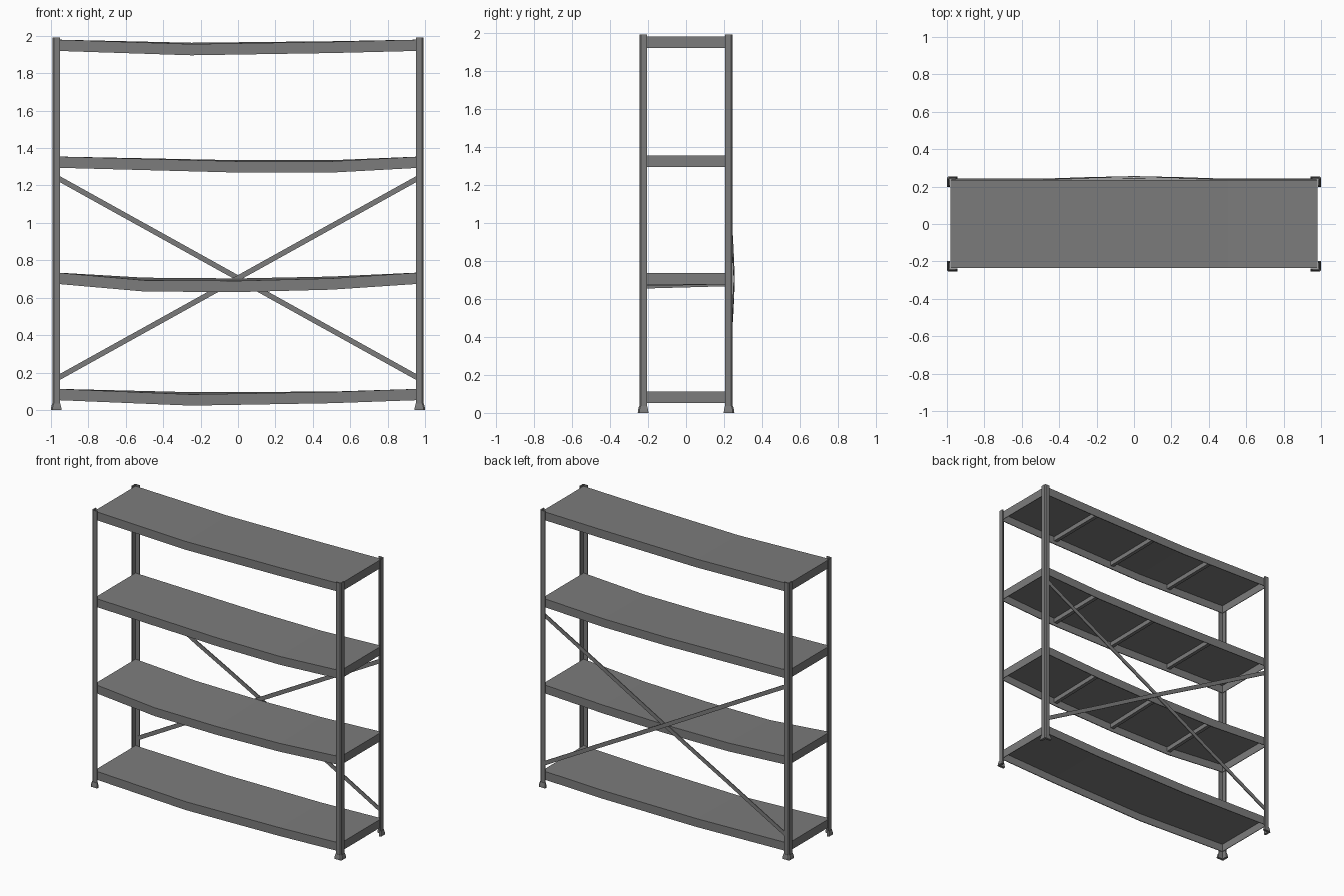
import bpy
import bmesh
from mathutils import Vector

if "Cube" in bpy.data.objects:
    bpy.data.objects.remove(bpy.data.objects["Cube"])

steel = bpy.data.materials.new("grey steel")
steel.use_nodes = True
GREY = (0.2, 0.2, 0.2, 1)
steel.diffuse_color = GREY
steel.node_tree.nodes["Principled BSDF"].inputs["Base Color"].default_value = GREY

HALF_X, HALF_Y, LIP = 0.98, 0.235, 0.06


def finish(name, bm):
    bmesh.ops.recalc_face_normals(bm, faces=bm.faces)
    mesh = bpy.data.meshes.new(name)
    bm.to_mesh(mesh)
    bm.free()
    mesh.materials.append(steel)
    obj = bpy.data.objects.new(name, mesh)
    bpy.context.collection.objects.link(obj)
    return obj


def loft(name, rings):
    """Closed solid skinned through matching rings of points."""
    bm = bmesh.new()
    rows = [[bm.verts.new(p) for p in ring] for ring in rings]
    n = len(rows[0])
    for a, b in zip(rows, rows[1:]):
        for i in range(n):
            j = (i + 1) % n
            bm.faces.new((a[i], a[j], b[j], b[i]))
    bm.faces.new(rows[0])
    bm.faces.new(rows[-1])
    return finish(name, bm)


def sag_at(keys, x, side):
    """Drop of the front (1) or back (2) edge at x."""
    for a, b in zip(keys, keys[1:]):
        if x <= b[0]:
            t = (x - a[0]) / (b[0] - a[0])
            return a[side] + t * (b[side] - a[side])
    return 0


def shelf(name, top, keys, braced):
    keys = [(-HALF_X, 0, 0)] + keys + [(HALF_X, 0, 0)]
    # sagging tray: lip, panel, lip
    bm = bmesh.new()
    rows = []
    for x, front, back in keys:
        section = ((-HALF_Y, top - front - LIP), (-HALF_Y, top - front),
                   (HALF_Y, top - back), (HALF_Y, top - back - LIP))
        rows.append([bm.verts.new((x, y, z)) for y, z in section])
    for a, b in zip(rows, rows[1:]):
        for i in range(3):
            bm.faces.new((a[i], b[i], b[i + 1], a[i + 1]))
    bm.faces.new(rows[0])
    bm.faces.new(rows[-1])
    tray = finish(name, bm)
    # normals must face outward so the sheet thickens inward
    up = max(tray.data.polygons, key=lambda p: abs(p.normal.z) * p.area)
    if up.normal.z < 0:
        tray.data.flip_normals()
    sheet = tray.modifiers.new("sheet", "SOLIDIFY")
    sheet.thickness = 0.006
    sheet.offset = -1
    # stiffening bars under the panel
    if braced:
        for i, x in enumerate((-0.5, 0, 0.5)):
            rings = []
            for side, y in ((1, -HALF_Y + 0.004), (2, HALF_Y - 0.004)):
                z = top - sag_at(keys, x, side) - 0.004
                rings.append([(x + dx, y, z - dz) for dx, dz in
                              ((-0.013, 0), (0.013, 0), (0.013, 0.032), (-0.013, 0.032))])
            loft(f"{name}_bar_{i + 1}", rings)


# Shelves: x, front drop, back drop
shelf("bottom_shelf", 0.113, [(-0.25, 0.03, 0.018), (0.5, 0.017, 0.015)], False)
shelf("lower_shelf", 0.735, [(-0.5, 0.042, 0.028), (0, 0.045, 0.032), (0.5, 0.032, 0.022)], True)
shelf("upper_shelf", 1.355, [(0, 0.026, 0.02), (0.5, 0.026, 0.02)], True)
shelf("top_shelf", 1.98, [(-0.25, 0.024, 0.017), (0.5, 0.012, 0.009)], True)


# Corner posts: chamfered angle section wrapping each shelf corner
def angle(sx, sy, z, grow=0.0):
    ox, oy, leg, t, c = 0.992 + grow, 0.246 + grow, 0.04 + 2 * grow, 0.009 + grow, 0.008
    section = ((ox - leg, oy), (ox - c, oy), (ox, oy - c), (ox, oy - leg),
               (ox - t, oy - leg), (ox - t, oy - t), (ox - leg, oy - t))
    return [(sx * x, sy * y, z) for x, y in section]


for sx, side in ((-1, "right"), (1, "left")):
    for sy, face in ((-1, "front"), (1, "back")):
        loft(f"{face}_{side}_post", [angle(sx, sy, 0.02), angle(sx, sy, 1.99)])
        loft(f"{face}_{side}_foot", [angle(sx, sy, 0, 0.008), angle(sx, sy, 0.012, 0.007),
                                     angle(sx, sy, 0.035, 0.002)])


# Crossed back braces, the outer one bowed over the other
def brace(name, slope, y, bow):
    rings = []
    for x, out in ((-0.975, 0), (-0.5, 0), (-0.25, 0.6), (0, 1), (0.25, 0.6), (0.5, 0), (0.975, 0)):
        centre = Vector((x, y + bow * out, 0.705 + slope * x))
        rings.append([centre + Vector((0, dy, dz)) for dy, dz in
                      ((-0.003, -0.016), (0.003, -0.016), (0.003, 0.016), (-0.003, 0.016))])
    loft(name, rings)


brace("inner_brace", 0.555, 0.238, 0.004)
brace("outer_brace", -0.555, 0.239, 0.014)
